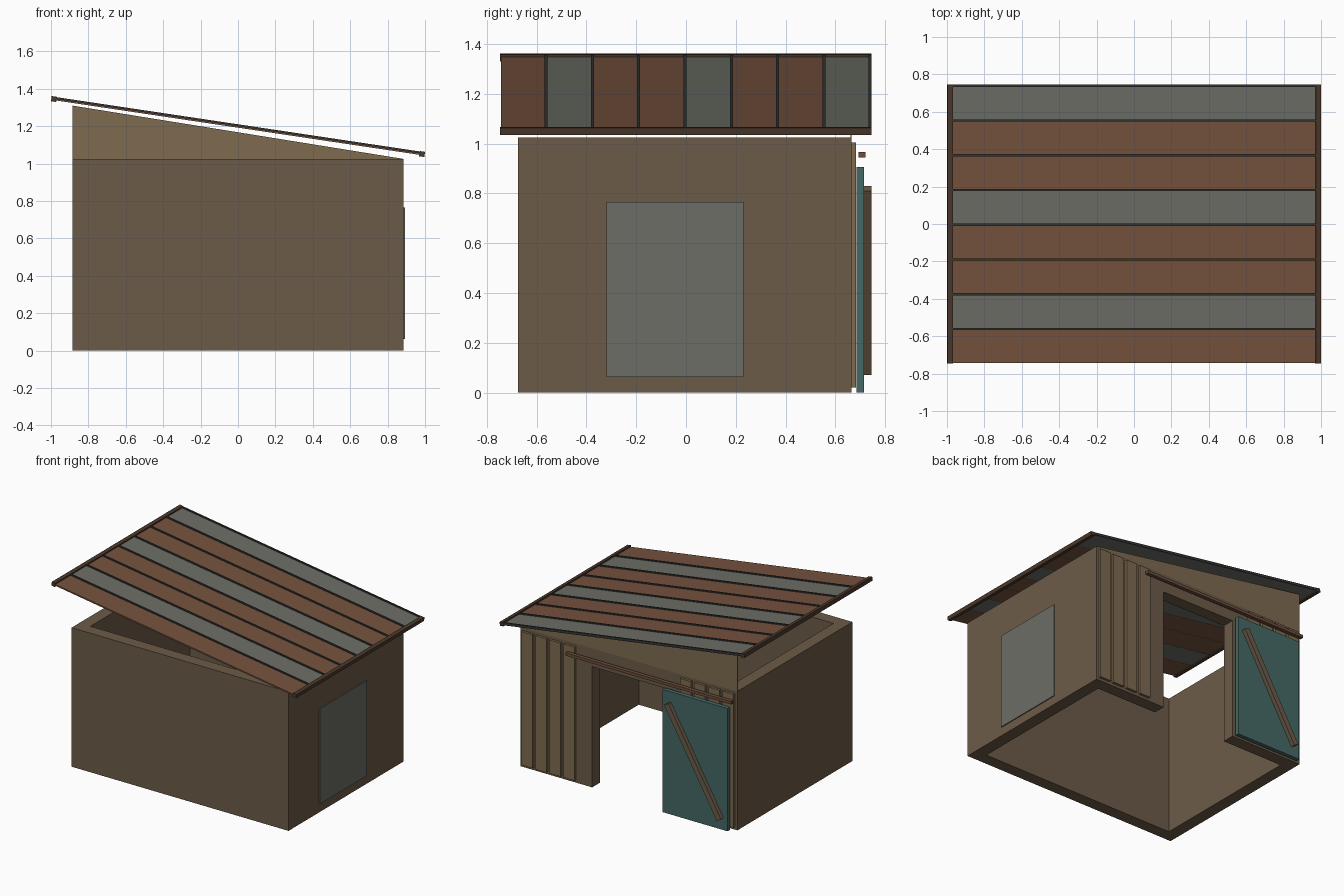
import bpy, bmesh, math

if "Cube" in bpy.data.objects:
    bpy.data.objects.remove(bpy.data.objects["Cube"])

def mat(name, r, g, b):
    m = bpy.data.materials.new(name)
    m.diffuse_color = (r, g, b, 1)
    m.use_nodes = True
    m.node_tree.nodes["Principled BSDF"].inputs["Base Color"].default_value = m.diffuse_color
    return m

WALL = mat("wall_brown", .15, .105, .065)
PLANK = mat("plank_tan", .21, .145, .078)
TEAL = mat("door_teal", .06, .14, .13)
GREY = mat("sheet_grey", .15, .155, .13)
RUST = mat("sheet_rust", .18, .085, .048)
DARK = mat("rib_dark", .035, .037, .035)
TRIM = mat("trim_brown", .07, .04, .025)
RAIL = mat("rail_brown", .15, .075, .045)

def finish(name, bm, material):
    bmesh.ops.recalc_face_normals(bm, faces=bm.faces)
    me = bpy.data.meshes.new(name)
    bm.to_mesh(me)
    bm.free()
    ob = bpy.data.objects.new(name, me)
    me.materials.append(material)
    bpy.context.collection.objects.link(ob)
    return ob

def prism(name, points, offset, material):
    """Extrude a flat 3D outline along an offset."""
    bm = bmesh.new()
    face = bm.faces.new([bm.verts.new(p) for p in points])
    new = bmesh.ops.extrude_face_region(bm, geom=[face])["geom"]
    bmesh.ops.translate(bm, vec=offset,
                        verts=[v for v in new if isinstance(v, bmesh.types.BMVert)])
    if face.is_valid and all(len(e.link_faces) == 1 for e in face.edges):
        bm.faces.new(list(reversed(face.verts)))
    return finish(name, bm, material)

def box(name, lo, hi, material):
    """Box between two corners, origin at its centre."""
    bm = bmesh.new()
    bmesh.ops.create_cube(bm, size=1)
    bmesh.ops.scale(bm, vec=[b - a for a, b in zip(lo, hi)], verts=bm.verts)
    ob = finish(name, bm, material)
    ob.location = [(a + b) / 2 for a, b in zip(lo, hi)]
    return ob

# Walls: C-shaped plan with a doorway in the back, closed above by a lintel
X, Y0, Y1, T, H, D = .885, -.675, .665, .09, 1.025, .3
plan = [(D, Y1), (X, Y1), (X, Y0), (-X, Y0), (-X, Y1), (-D, Y1),
        (-D, Y1 - T), (-X + T, Y1 - T), (-X + T, Y0 + T),
        (X - T, Y0 + T), (X - T, Y1 - T), (D, Y1 - T)]
prism("walls", [(x, y, 0) for x, y in plan], (0, 0, H), WALL)
box("door_lintel", (-D, Y1 - T, .89), (D, Y1, H), WALL)

# Thin sloping gable above the back wall
prism("back_gable", [(-X, Y1, H), (X, Y1, H), (-X, Y1, 1.31)], (0, -.005, 0), PLANK)

# Vertical planks on both sides of the doorway
for side in (-1, 1):
    for i in range(4):
        x = side * (.82 - .115 * i)
        box("wall_plank", (x - .045, .665, .02), (x + .045, .683, 1.005), PLANK)

# Sliding door, rail and diagonal brace
box("sliding_door", (-.84, .685, 0), (-.31, .715, .905), TEAL)
box("door_rail", (-.87, .692, .945), (.48, .72, .966), RAIL)
ax, az, bx, bz = -.36, .82, -.79, .08
half = math.hypot(ax - bx, az - bz) / 2
brace = box("door_brace", (-.02, .715, -half), (.02, .745, half), WALL)
brace.location = ((ax + bx) / 2, .73, (az + bz) / 2)
brace.rotation_euler.y = math.atan2(ax - bx, az - bz)

# Window panel on the right wall
box("window_panel", (.88, -.32, .063), (.892, .23, .765), GREY)

# Tilted roof: eight striped sheets, each with a seam rib on its back edge
roof = []
W = 1.486 / 8
for i in range(8):
    y = -.743 + W * i
    roof.append(box("roof_sheet", (-.985, y, -.006), (.985, y + W - .004, .004),
                    GREY if i % 3 == 1 else RUST))
    roof.append(box("roof_rib", (-.99, y + W - .01, -.006), (.99, y + W + .002, .012), DARK))
for side in (-1, 1):
    roof.append(box("roof_edge_trim", (side * .995 - .014, -.747, -.014),
                    (side * .995 + .014, .745, .014), TRIM))
tilt = math.radians(8.5)
for ob in roof:
    x, y, z = ob.location
    ob.rotation_euler.y = tilt
    ob.location = (x * math.cos(tilt) + z * math.sin(tilt), y,
                   1.198 - x * math.sin(tilt) + z * math.cos(tilt))
